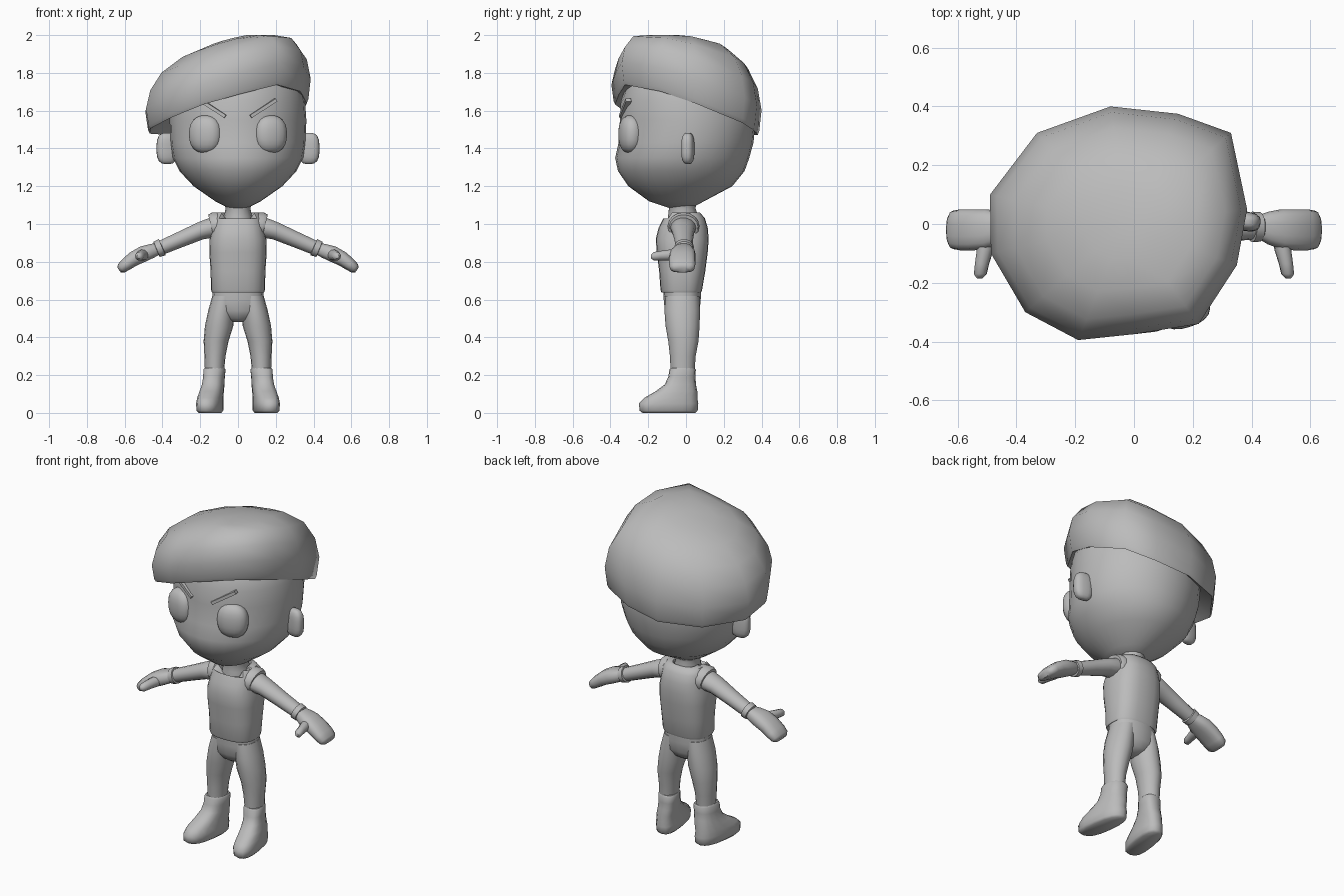
import bpy, bmesh, math
from mathutils import Vector, Matrix

if "Cube" in bpy.data.objects:
    bpy.data.objects.remove(bpy.data.objects["Cube"], do_unlink=True)

GREY = (0.5, 0.5, 0.5, 1)
mat = bpy.data.materials.new("plain grey")
mat.use_nodes = True
mat.diffuse_color = GREY
mat.node_tree.nodes["Principled BSDF"].inputs["Base Color"].default_value = GREY
X, Y = Vector((1, 0, 0)), Vector((0, 1, 0))
SIDES = ((1, "left_"), (-1, "right_"))


def finish(name, bm, angle=50):
    """Turn a bmesh into a smooth shaded object."""
    bmesh.ops.recalc_face_normals(bm, faces=bm.faces)
    mesh = bpy.data.meshes.new(name)
    bm.to_mesh(mesh)
    bm.free()
    mesh.materials.append(mat)
    ob = bpy.data.objects.new(name, mesh)
    bpy.context.collection.objects.link(ob)
    bpy.ops.object.select_all(action="DESELECT")
    ob.select_set(True)
    bpy.context.view_layer.objects.active = ob
    bpy.ops.object.shade_smooth_by_angle(angle=math.radians(angle))
    return ob


def skin(name, rings, angle=50, tweak=None):
    """Bridge rings of points and cap both ends."""
    bm = bmesh.new()
    loops = [[bm.verts.new(p) for p in ring] for ring in rings]
    n = len(loops[0])
    for a, b in zip(loops, loops[1:]):
        for i in range(n):
            j = (i + 1) % n
            bm.faces.new((a[i], a[j], b[j], b[i]))
    bm.faces.new(loops[0])
    bm.faces.new(loops[-1])
    if tweak:
        for v in bm.verts:
            tweak(v.co)
    return finish(name, bm, angle)


def loft(name, sections, ref=X, n=16, power=2, side=1, angle=50, tweak=None):
    """Sections are (x, y, z, a, b): a is the half size along ref, b across it."""
    path = [Vector(s[:3]) for s in sections]
    rings = []
    for k, s in enumerate(sections):
        tangent = (path[min(k + 1, len(path) - 1)] - path[max(k - 1, 0)])
        # upright parts keep level rings
        tangent = Vector((0, 0, 1)) if ref is X else tangent.normalized()
        across = tangent.cross(ref).normalized()
        ring = []
        for i in range(n):
            t = math.tau * i / n
            c, d = math.cos(t), math.sin(t)
            u = math.copysign(abs(c) ** (2 / power), c) * s[3]
            w = math.copysign(abs(d) ** (2 / power), d) * s[4]
            p = path[k] + ref * u + across * w
            ring.append(Vector((p.x * side, p.y, p.z)))
        rings.append(ring)
    return skin(name, rings, angle, tweak)


def ball(name, centre, size, turn=0, power=2):
    """Ellipsoid, squarer for higher powers."""
    bm = bmesh.new()
    bmesh.ops.create_uvsphere(bm, u_segments=20, v_segments=12, radius=1)
    for v in bm.verts:
        v.co /= sum(abs(c) ** power for c in v.co) ** (1 / power)
    bm.transform(Matrix.Translation(centre) @ Matrix.Rotation(turn, 4, "Z")
                 @ Matrix.Diagonal((*size, 1)))
    return finish(name, bm)


# Head and neck
loft("head", [(0, -.03, 1.085, .05, .06), (0, -.05, 1.12, .12, .145),
              (0, -.03, 1.2, .235, .275), (0, -.025, 1.28, .31, .335),
              (0, -.02, 1.35, .345, .355), (0, 0, 1.43, .358, .357),
              (0, .01, 1.55, .362, .36), (0, 0, 1.65, .355, .345),
              (0, 0, 1.75, .33, .31), (0, 0, 1.84, .25, .24), (0, 0, 1.9, .1, .1)], n=28)
loft("neck", [(0, -.015, .98, .085, .085), (0, -.015, 1.04, .075, .08),
              (0, -.02, 1.085, .065, .07), (0, -.02, 1.1, .072, .075),
              (0, -.02, 1.12, .06, .06)])

# Beret: one slanted outline scaled into rings
OUTLINE = [(-.49, .1), (-.33, .31), (-.08, .4), (.15, .375), (.33, .31), (.385, .05),
           (.35, -.14), (.22, -.34), (0, -.375), (-.19, -.395), (-.37, -.3), (-.487, -.1)]


def beret_ring(scale, h):
    ring = []
    for px, py in OUTLINE:
        x, y = -.03 + scale * (px + .03), scale * py
        z = 1.585 + h + (.2 + .1 * h) * x - .28 * (1 - 1.2 * h) * y - .3 * x * y
        ring.append(Vector((x, y, min(z, 2))))
    return ring


skin("beret", [beret_ring(s, h) for s, h in
               ((.7, .06), (.9, .01), (.95, 0), (.97, .02), (1, .12), (.95, .22),
                (.82, .305), (.58, .365), (.3, .39), (.08, .395))], angle=60)

# Face details
for s, label in SIDES:
    ball(label + "eye", (.172 * s, -.295, 1.475), (.088, .058, .1), .3 * s, 2.4)
    ball(label + "ear", (.375 * s, .01, 1.4), (.056, .033, .083), -.15 * s, 3)
    bm = bmesh.new()
    bmesh.ops.create_cube(bm, size=1)
    bm.transform(Matrix.Translation((.133 * s, -.322, 1.613))
                 @ Matrix.Rotation(.25 * s, 4, "Z") @ Matrix.Rotation(-.56 * s, 4, "Y")
                 @ Matrix.Diagonal((.165, .03, .018, 1)))
    finish(label + "eyebrow", bm, 30)


# Vest with a neckline dipping at the front
def neckline(co):
    if co.z > 1.045 and co.y < -.02 and abs(co.x) < .075:
        co.z -= .045


loft("vest", [(0, -.025, .65, .12, .09), (0, -.025, .638, .138, .105),
              (0, -.025, .65, .143, .11), (0, -.02, .75, .145, .122),
              (0, -.02, .85, .152, .135), (0, -.02, .92, .15, .14),
              (0, -.015, .98, .137, .13), (0, -.01, 1.03, .13, .11),
              (0, -.01, 1.06, .112, .085), (0, -.01, 1.062, .075, .07),
              (0, -.01, 1.03, .065, .06)], n=24, power=2.6, tweak=neckline)

# Trousers
loft("hips", [(0, -.02, .66, .132, .1), (0, -.02, .6, .137, .098),
              (0, -.02, .54, .135, .092), (0, -.02, .5, .08, .07),
              (0, -.02, .48, .03, .04)], power=2.4)

for s, label in SIDES:
    loft(label + "trouser_leg", [(.07, -.02, .62, .066, .09), (.088, -.02, .54, .07, .094),
                                 (.1, -.018, .46, .075, .09), (.116, -.014, .38, .066, .08),
                                 (.122, -.017, .3, .056, .068), (.125, -.018, .21, .05, .063)],
         side=s)

    # Boots, toes turned slightly out
    def toe_out(co, s=s):
        co.x -= s * .14 * co.y

    loft(label + "boot", [(.136, -.09, 0, .054, .14), (.136, -.092, .012, .065, .154),
                          (.136, -.092, .05, .067, .157), (.136, -.08, .08, .064, .14),
                          (.132, -.05, .115, .061, .11), (.127, -.03, .15, .058, .083),
                          (.124, -.022, .19, .056, .072), (.122, -.018, .228, .058, .07),
                          (.122, -.018, .238, .052, .064)],
         power=2.5, side=s, tweak=toe_out)

    # Sleeve, cuff, hand and thumb
    loft(label + "sleeve", [(.08, -.015, .985, .06, .05), (.13, -.015, .983, .07, .056),
                            (.2, -.015, .963, .06, .048), (.3, -.012, .92, .05, .043),
                            (.38, -.01, .886, .045, .04), (.43, -.01, .865, .04, .036)],
         ref=Y, n=14, side=s)
    loft(label + "cuff", [(.4, -.01, .878, .042, .038), (.402, -.01, .877, .052, .047),
                          (.43, -.01, .866, .05, .045), (.434, -.01, .864, .04, .034)],
         ref=Y, n=14, side=s)
    loft(label + "hand", [(.42, -.01, .87, .038, .032), (.455, -.014, .858, .055, .038),
                          (.5, -.018, .842, .068, .043), (.55, -.02, .817, .07, .04),
                          (.59, -.02, .788, .07, .035), (.617, -.02, .766, .065, .029),
                          (.63, -.02, .757, .045, .016)],
         ref=Y, n=14, power=2.6, side=s)
    loft(label + "thumb", [(.5, -.05, .835, .03, .03), (.507, -.09, .835, .028, .03),
                           (.517, -.135, .832, .024, .026), (.523, -.17, .829, .022, .023),
                           (.525, -.185, .828, .01, .01)],
         ref=Vector((.9, 0, -.44)), n=10, side=s)

    # Armhole edge and shoulder strap of the vest
    loft(label + "armhole", [(.085, -.013, .99, .085, .072), (.13, -.013, .988, .084, .074),
                             (.142, -.013, .985, .076, .066), (.142, -.013, .985, .06, .05)],
         ref=Y, n=16, side=s)
